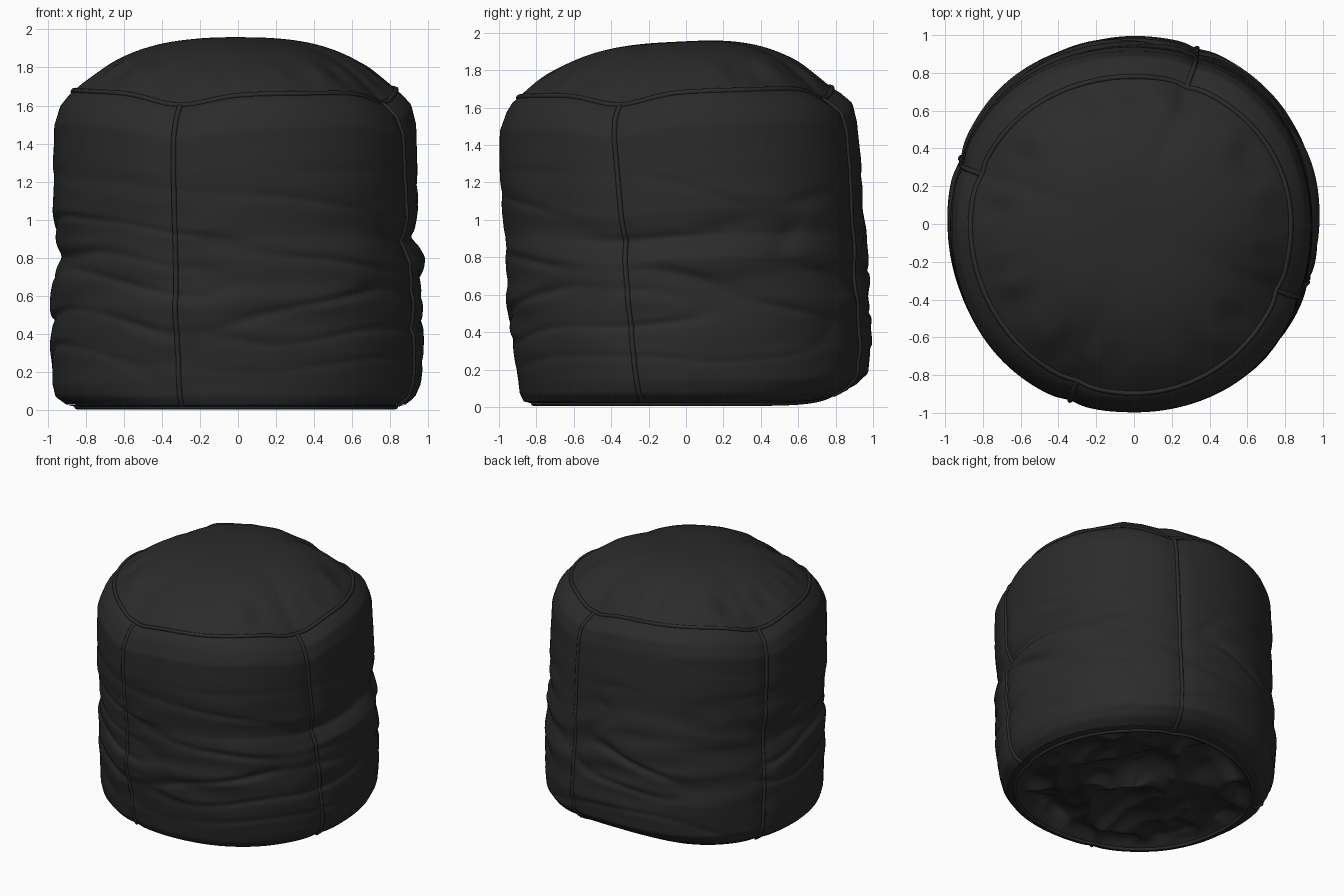
import bpy, math
from mathutils import Vector, noise

if "Cube" in bpy.data.objects:
    bpy.data.objects.remove(bpy.data.objects["Cube"])

N = 240
APEX = 1.955
# body profile: height, then reach toward left, right, front, back
PROFILE = [
    (0.03, .90, .88, .87, .83), (0.07, .955, .93, .89, .91), (0.14, .975, .96, .90, .975),
    (0.30, .98, .975, .925, .99), (0.50, .975, .97, .95, .985), (0.62, .98, .97, .965, .975),
    (0.80, .945, .97, .97, .965), (0.92, .955, .91, .97, .965), (1.05, .965, .945, .98, .95),
    (1.30, .97, .94, 1.0, .935), (1.50, .965, .935, .995, .915), (1.60, .935, .91, .96, .89),
    (1.65, .895, .865, .93, .83), (1.68, .865, .83, .895, .78)]
# side seams: angle at top, angle at bottom (degrees)
SEAMS = [(69, 70.5), (162, 158.5), (-25, -15.5), (-110, -110)]

fabric = bpy.data.materials.new("charcoal fabric")
fabric.diffuse_color = (0.024, 0.024, 0.024, 1)
fabric.use_nodes = True
fabric.node_tree.nodes["Principled BSDF"].inputs["Base Color"].default_value = fabric.diffuse_color


def seam_gap(th, t):
    """Smallest angular distance to a side seam at height fraction t."""
    best = 9
    for top, bot in SEAMS:
        a = math.radians(bot + (top - bot) * t)
        best = min(best, abs((th - a + math.pi) % (2 * math.pi) - math.pi))
    return best


def reach(th, z):
    for a, b in zip(PROFILE, PROFILE[1:]):
        if z <= b[0]:
            break
    f = min(1, max(0, (z - a[0]) / (b[0] - a[0])))
    l, r, fr, bk = [p + (q - p) * f for p, q in zip(a[1:], b[1:])]
    c, s = math.cos(th), math.sin(th)
    full = 0.022 * math.sin(2 * th) ** 2 * min(1, max(0, (1.68 - z) / 0.15))
    return (r if c > 0 else l) * c * c + (bk if s > 0 else fr) * s * s + full


def rim_z(th):
    return 1.685 + 0.025 * math.sin(th) - 0.06 * math.exp(-(seam_gap(th, 1) / 0.25) ** 2)


def side(th, t):
    """Side wall with soft horizontal sagging folds."""
    z = 0.03 + t * 1.65
    c, s = math.cos(th), math.sin(th)
    amp = math.exp(-((z - 0.68) / 0.48) ** 2)
    n = noise.noise(Vector((c * 1.1, s * 1.1, z * 4.2 + 0.15 * math.sin(3 * th))))
    m = noise.noise(Vector((c * 1.5 + 7, s * 1.5, z * 2.5)))
    k = noise.noise(Vector((c * 2, s * 2 + 4, z * 8)))
    d = amp * (0.018 * m + 0.016 * k - 0.022 * math.exp(-(n / 0.13) ** 2) * min(1, max(0, m + .6)))
    d -= 0.012 * math.exp(-(seam_gap(th, t) / 0.06) ** 2)
    r = reach(th, z) + d
    low = 0.05 * max(0, math.sin(th)) ** 6 * (1 - t) ** 3
    return Vector((r * c, r * s, 0.03 + low + t * (rim_z(th) - 0.03)))


def dome(th, s):
    """Cushion top, puckered near its rim."""
    e = side(th, 1)
    q = 1 - s
    g = noise.noise(Vector((math.cos(th) * 5, math.sin(th) * 5, q * 1.5)))
    z = e.z + (APEX - e.z) * (1 - q ** 2.9)
    z += 0.035 * g * math.exp(-((q - 0.85) / 0.1) ** 2) + 0.05 * e.y * q * (1 - q)
    return Vector((e.x * q, e.y * q, z))


def base(th, s):
    """Crumpled underside, sunk a little inside the bottom seam."""
    e = side(th, 0)
    q = 1 - s
    x, y = e.x * q, e.y * q
    f = min(1, max(0, s - 0.06) / 0.12)
    n = abs(noise.noise(Vector((x * 2, y * 2, 3)))) + 0.4 * abs(noise.noise(Vector((x * 4, y * 4, 8))))
    lip = 0.012 * math.exp(-((s - 0.06) / 0.04) ** 2)
    return Vector((x, y, e.z * q ** 0.5 + 0.03 * (1 - q ** 0.5) - lip + f * (0.005 + 0.16 * n)))


def panel(name, fn, rows, closed):
    verts, faces = [], []
    for j in range(rows if closed else rows + 1):
        verts += [fn(-math.pi + 2 * math.pi * i / N, j / rows) for i in range(N)]
    for j in range(rows - 1 if closed else rows):
        for i in range(N):
            k = (i + 1) % N
            faces.append((j * N + i, j * N + k, j * N + N + k, j * N + N + i))
    if closed:
        verts.append(fn(0, 1))
        o = (rows - 1) * N
        faces += [(o + i, o + (i + 1) % N, len(verts) - 1) for i in range(N)]
    if fn is base:
        faces = [f[::-1] for f in faces]
    me = bpy.data.meshes.new(name)
    me.from_pydata(verts, [], faces)
    me.materials.append(fabric)
    me.shade_smooth()
    ob = bpy.data.objects.new(name, me)
    bpy.context.collection.objects.link(ob)


def cord(name, pts, cyclic, rad=0.014):
    cu = bpy.data.curves.new(name, 'CURVE')
    cu.dimensions = '3D'
    cu.bevel_depth = rad
    cu.bevel_resolution = 2
    sp = cu.splines.new('POLY')
    sp.points.add(len(pts) - 1)
    for p, v in zip(sp.points, pts):
        p.co = (*v, 1)
    sp.use_cyclic_u = cyclic
    sp.use_smooth = True
    cu.materials.append(fabric)
    bpy.context.collection.objects.link(bpy.data.objects.new(name, cu))


# fabric panels
panel("side_panels", side, 110, False)
panel("top_panel", dome, 40, True)
panel("base_panel", base, 50, True)

# piping along the seams
ring = [-math.pi + 2 * math.pi * i / 160 for i in range(160)]
cord("top_seam", [side(a, 1) for a in ring], True)
cord("base_seam", [base(a, 0.06) for a in ring], True, 0.013)
for n, (top, bot) in enumerate(SEAMS):
    cord(f"side_seam_{n + 1}",
         [side(math.radians(bot + (top - bot) * i / 80), i / 80) for i in range(81)], False)
